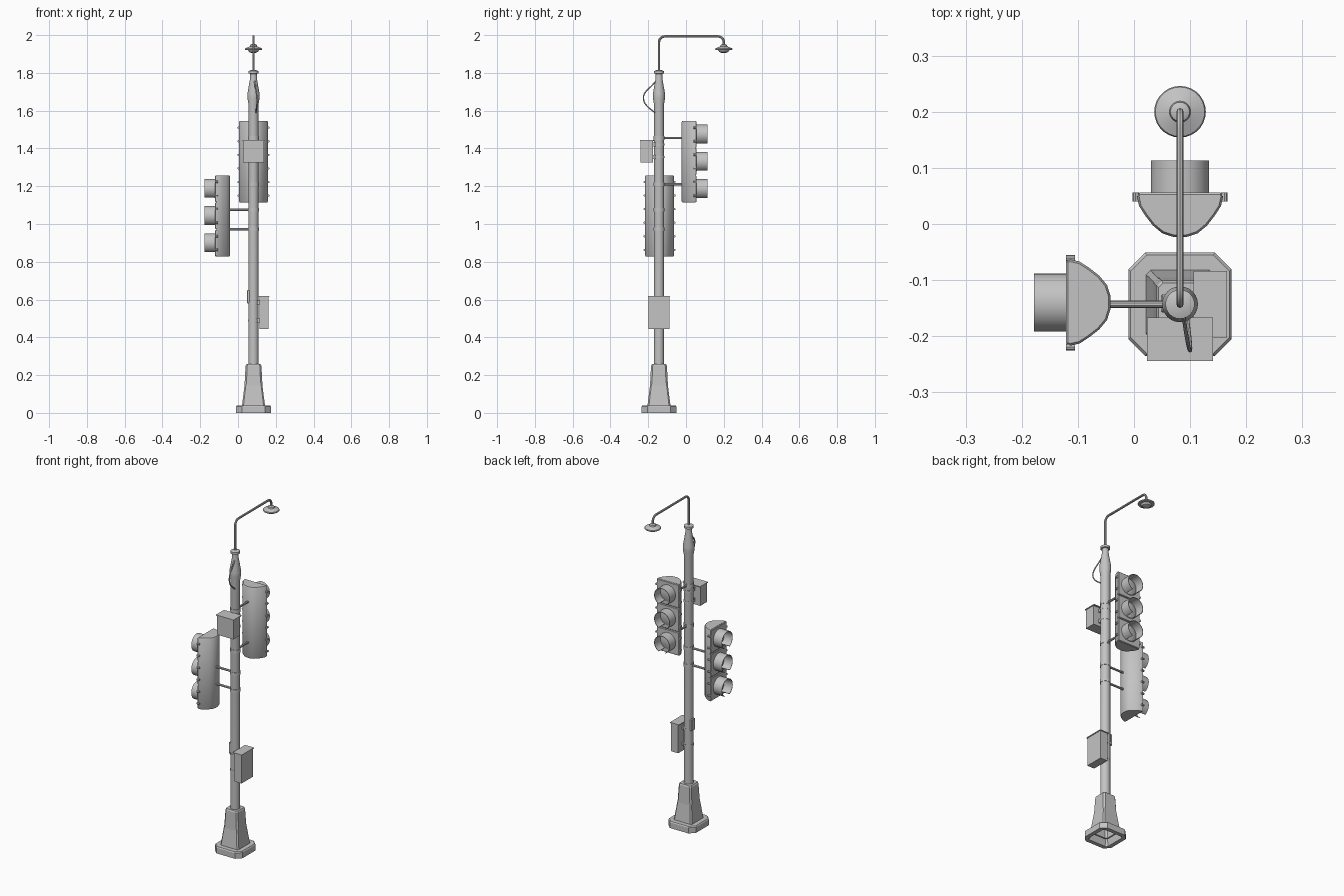
import bpy, bmesh, math
from mathutils import Vector, Matrix

cube = bpy.data.objects.get("Cube")
if cube:
    bpy.data.objects.remove(cube, do_unlink=True)

grey = bpy.data.materials.new("painted_grey_metal")
grey.use_nodes = True
GREY = (0.55, 0.55, 0.55, 1)
grey.diffuse_color = GREY
grey.node_tree.nodes["Principled BSDF"].inputs["Base Color"].default_value = GREY

PX, PY = 0.082, -0.143          # pole axis


def finish(name, bm, matrix=None, smooth=False):
    bmesh.ops.remove_doubles(bm, verts=bm.verts, dist=1e-5)
    bmesh.ops.recalc_face_normals(bm, faces=bm.faces)
    mesh = bpy.data.meshes.new(name)
    bm.to_mesh(mesh)
    bm.free()
    ob = bpy.data.objects.new(name, mesh)
    bpy.context.collection.objects.link(ob)
    mesh.materials.append(grey)
    if matrix:
        ob.matrix_world = matrix
    if smooth:
        bpy.ops.object.select_all(action='DESELECT')
        ob.select_set(True)
        bpy.context.view_layer.objects.active = ob
        bpy.ops.object.shade_smooth_by_angle(angle=math.radians(35))
    return ob


def loft(name, rings, caps=(True, True), **kw):
    """Skin a list of closed rings of equal length."""
    bm = bmesh.new()
    vs = [[bm.verts.new(p) for p in ring] for ring in rings]
    for a, b in zip(vs, vs[1:]):
        for i in range(len(a)):
            j = (i + 1) % len(a)
            bm.faces.new((a[i], a[j], b[j], b[i]))
    if caps[0]:
        bm.faces.new(vs[0])
    if caps[1]:
        bm.faces.new(vs[-1])
    return finish(name, bm, **kw)


def circle(r, z, n):
    return [(r * math.cos(2 * math.pi * i / n), r * math.sin(2 * math.pi * i / n), z) for i in range(n)]


def lathe(name, profile, n=24, matrix=None):
    return loft(name, [circle(r, z, n) for r, z in profile], matrix=matrix, smooth=True)


def box(name, lo, hi, matrix=None, bevel=0):
    lo, hi = Vector(lo), Vector(hi)
    bm = bmesh.new()
    bmesh.ops.create_cube(bm, size=1)
    for v in bm.verts:
        v.co = (lo + hi) / 2 + v.co * (hi - lo)
    if bevel:
        bmesh.ops.bevel(bm, geom=bm.edges[:], offset=bevel, segments=1, affect='EDGES')
    return finish(name, bm, matrix)


def rod(name, a, b, r, n=10, matrix=None):
    a, d = Vector(a), Vector(b) - Vector(a)
    m = Matrix.Translation(a) @ d.to_track_quat('Z', 'Y').to_matrix().to_4x4()
    return lathe(name, [(r, 0), (r, d.length)], n, matrix @ m if matrix else m)


def tube(name, points, r, kind='POLY'):
    """Round tube along a path, converted to a mesh."""
    cu = bpy.data.curves.new(name, 'CURVE')
    cu.dimensions = '3D'
    cu.bevel_depth, cu.bevel_resolution, cu.use_fill_caps = r, 2, True
    sp = cu.splines.new(kind)
    sp.points.add(len(points) - 1)
    for p, co in zip(sp.points, points):
        p.co = (*co, 1)
    if kind == 'NURBS':
        sp.order_u, sp.use_endpoint_u, sp.resolution_u = 4, True, 5
    tmp = bpy.data.objects.new(name, cu)
    bpy.context.collection.objects.link(tmp)
    dg = bpy.context.evaluated_depsgraph_get()
    bm = bmesh.new()
    bm.from_mesh(bpy.data.meshes.new_from_object(tmp.evaluated_get(dg)))
    bpy.data.objects.remove(tmp, do_unlink=True)
    return finish(name, bm, smooth=True)


# Hollow base: chamfered foot plate and tapered plinth, open underneath
def octagon(h, c, z):
    k = h - c
    return [(h, -k, z), (h, k, z), (k, h, z), (-k, h, z), (-h, k, z), (-h, -k, z), (-k, -h, z), (k, -h, z)]


at_pole = Matrix.Translation((PX, PY, 0))
loft("base", [octagon(*s) for s in (
    (.036, .006, .235), (.062, .008, .03), (.068, .012, 0), (.092, .03, 0), (.092, .03, .034),
    (.088, .029, .04), (.053, .01, .04), (.042, .009, .25), (.038, .008, .258))], matrix=at_pole)

# Pole with collar, tapering neck and cap
lathe("pole", [(.027, .24), (.027, 1.635), (.032, 1.665), (.032, 1.69), (.019, 1.765),
               (.018, 1.795), (.026, 1.797), (.026, 1.81), (.012, 1.815)], matrix=at_pole)

# Street lamp on a bent arm
LY, TOP, R = 0.2, 1.993, 0.03
arm = [(PX, PY, 1.8)]
for cy, a0 in ((PY + R, math.pi), (LY - R, math.pi / 2)):
    for i in range(7):
        a = a0 - i * math.pi / 12
        arm.append((PX, cy + R * math.cos(a), TOP - R + R * math.sin(a)))
arm.append((PX, LY, 1.94))
tube("lamp_arm", arm, .0065)
lathe("lamp_shade", [(.009, 1.952), (.017, 1.948), (.019, 1.94), (.044, 1.93), (.046, 1.925),
                     (.044, 1.922), (.03, 1.921), (.024, 1.911), (.012, 1.906)],
      28, Matrix.Translation((PX, LY, 0)))

# Slack cable from the neck back into the pole
tube("cable", [(PX + .006, PY - .015, 1.76), (PX + .008, PY - .035, 1.73), (PX + .016, PY - .085, 1.70),
               (PX + .02, PY - .085, 1.64), (PX + .016, PY - .05, 1.61), (PX + .012, PY - .02, 1.59)],
     .0035, 'NURBS')

# Signal head, built facing +y with its mounting face on y = 0
HALF, STEP = 0.215, 0.144
SHELL = [(.077, 0), (.073, -.018), (.062, -.035), (.048, -.053), (.031, -.067), (.012, -.073)]


def visor(name, m):
    """Open-bottomed sleeve around one lens."""
    bm = bmesh.new()
    n, gap = 28, math.radians(25)
    prev = None
    for i in range(n + 1):
        a = -math.pi / 2 + gap + i * (2 * math.pi - 2 * gap) / n
        quad = [bm.verts.new((r * math.cos(a), y, r * math.sin(a)))
                for r, y in ((.052, .003), (.052, .063), (.049, .063), (.049, .003))]
        if prev:
            for k in range(4):
                j = (k + 1) % 4
                bm.faces.new((prev[k], prev[j], quad[j], quad[k]))
        if i in (0, n):
            bm.faces.new(quad)
        prev = quad
    return finish(name, bm, m, smooth=True)


def signal(name, m):
    outline = SHELL + [(-x, y) for x, y in reversed(SHELL)]
    # Rounded rear housing with slightly drawn-in ends
    loft(name + "_housing", [[(x * s, y * s, z) for x, y in outline] for z, s in (
        (-HALF, .95), (-HALF + .006, 1), (HALF - .006, 1), (HALF, .95))], matrix=m, smooth=True)
    for i in (-1, 0, 1):
        mod = m @ Matrix.Translation((0, 0, i * STEP))
        part = f"{name}_{('lower', 'middle', 'upper')[i + 1]}"
        box(part + "_door", (-.075, -.004, -.07), (.075, .006, .07), mod, .003)
        facing = mod @ Matrix.Rotation(-math.pi / 2, 4, 'X')
        lathe(part + "_lens", [(.05, .005), (.048, .009), (.035, .014), (.016, .018), (.004, .019)], 28, facing)
        visor(part + "_visor", mod)
        # Hinge and latch lugs on both edges
        for side in (-1, 1):
            for dz in (-.036, .036):
                rod(part + "_lug", (side * .079, -.01, dz), (side * .079, .006, dz), .006, 8, mod)


rear = Matrix.Translation((PX, .05, 1.33))
side = Matrix.Translation((-.115, PY + .003, 1.043)) @ Matrix.Rotation(math.pi / 2, 4, 'Z')
signal("rear_signal", rear)
signal("side_signal", side)

# Bracket arms and pole clamps
for z in (1.21, 1.455):
    rod("rear_bracket", (PX, PY, z), (PX, -.015, z), .0065)
    lathe("rear_clamp", [(.029, z - .01), (.029, z + .01)], matrix=at_pole)
for z in (.972, 1.075):
    rod("side_bracket", (PX, PY, z), (-.045, PY, z), .0065)
    lathe("side_clamp", [(.029, z - .01), (.029, z + .01)], matrix=at_pole)


# Equipment boxes with lids, facing -y before being turned
def cabinet(name, m, w, depth, h):
    box(name + "_body", (-w, -.032 - depth, 0), (w, -.032, h - .005), m)
    box(name + "_lid", (-w - .004, -.036 - depth, h - .005), (w + .004, -.024, h), m)
    for z in (h * .25, h * .8):
        box(name + "_mount", (-.02, -.034, z - .01), (.02, -.012, z + .01), m)
        lathe(name + "_strap", [(.0285, z - .006), (.0285, z + .006)], matrix=m)


cabinet("front_cabinet", at_pole @ Matrix.Translation((0, 0, 1.325)), .055, .065, .12)
cabinet("lower_cabinet", at_pole @ Matrix.Translation((0, 0, .445))
        @ Matrix.Rotation(math.pi / 2, 4, 'Z'), .055, .048, .175)

# Small access cover on the pole
box("access_cover", (PX - .034, PY - .015, .58), (PX - .015, PY + .018, .65), bevel=.003)
